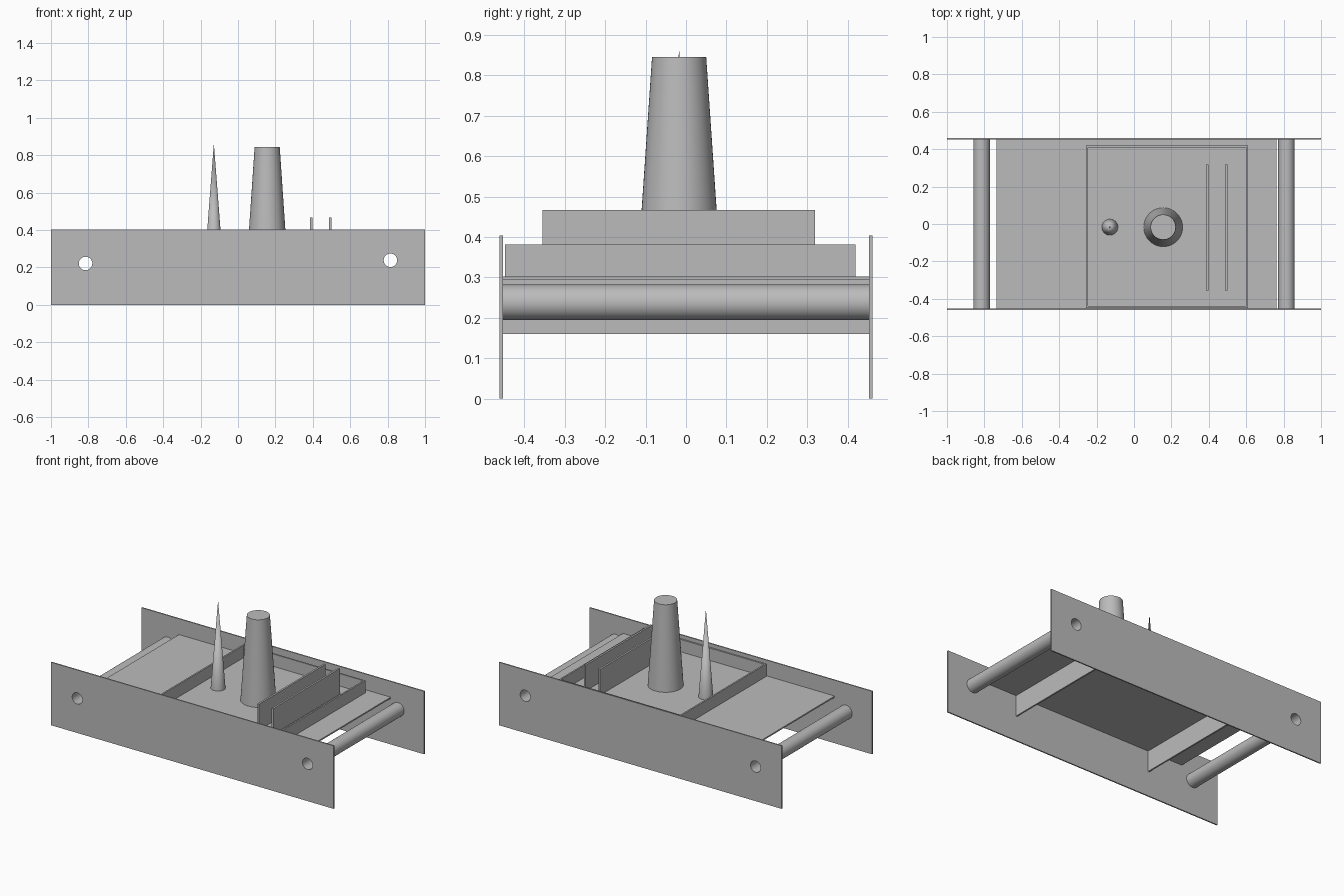
import bpy
import math

cube = bpy.data.objects.get("Cube")
if cube:
    bpy.data.objects.remove(cube, do_unlink=True)

grey = bpy.data.materials.new("plain_grey")
grey.use_nodes = True
colour = (0.5, 0.5, 0.5, 1)
grey.diffuse_color = colour
grey.node_tree.nodes["Principled BSDF"].inputs["Base Color"].default_value = colour


def finish(name, smooth=False):
    ob = bpy.context.object
    ob.name = name
    ob.data.materials.append(grey)
    if smooth:
        bpy.ops.object.shade_smooth_by_angle(angle=math.radians(35))
    return ob


def box(name, x, y, z):
    """Box from (low, high) ranges on each axis."""
    bpy.ops.mesh.primitive_cube_add(size=1, location=[sum(r) / 2 for r in (x, y, z)])
    bpy.context.object.scale = [r[1] - r[0] for r in (x, y, z)]
    bpy.ops.object.transform_apply(location=False, rotation=False)
    return finish(name)


def cone(name, x, y, z, r_low, r_high):
    bpy.ops.mesh.primitive_cone_add(vertices=48, radius1=r_low, radius2=r_high,
                                    depth=z[1] - z[0], location=(x, y, sum(z) / 2))
    return finish(name, True)


def rod(name, x, z, radius, length):
    bpy.ops.mesh.primitive_cylinder_add(vertices=48, radius=radius, depth=length,
                                        location=(x, 0, z), rotation=(math.pi / 2, 0, 0))
    return finish(name)


def cut(target, cutter):
    mod = target.modifiers.new("bore", 'BOOLEAN')
    mod.operation = 'DIFFERENCE'
    mod.solver = 'EXACT'
    mod.object = cutter
    bpy.context.view_layer.objects.active = target
    bpy.ops.object.modifier_apply(modifier=mod.name)


INNER, OUTER = 0.453, 0.461   # side panel faces
DECK = 0.302                  # deck top

# Side panels and the two hollow axle tubes bored through them
panels = [box("front_panel", (-1, 1), (-OUTER, -INNER), (0, 0.403)),
          box("back_panel", (-1, 1), (INNER, OUTER), (0, 0.403))]
for side, x, z in (("right", -0.815, 0.221), ("left", 0.815, 0.238)):
    tube = rod(side + "_axle_tube", x, z, 0.044, 2 * INNER)
    bore = rod("bore_cutter", x, z, 0.036, 1.2)
    bore.hide_render = True
    for part in panels + [tube]:
        cut(part, bore)
    bpy.data.objects.remove(bore, do_unlink=True)
    bpy.ops.object.select_all(action='DESELECT')
    tube.select_set(True)
    bpy.context.view_layer.objects.active = tube
    bpy.ops.object.shade_smooth_by_angle(angle=math.radians(35))

# Deck with cross members hanging below it
box("deck", (-0.735, 0.763), (-INNER, INNER), (0.293, DECK))
for side, x in (("right", -0.49), ("left", 0.49)):
    box(side + "_cross_member", (x - 0.005, x + 0.005), (-INNER, INNER), (0.16, 0.294))

# Low rectangular wall on the deck
X0, X1, Y0, Y1, T = -0.256, 0.609, -0.448, 0.419, 0.01
WALL = (DECK, 0.381)
box("right_wall", (X0, X0 + T), (Y0, Y1), WALL)
box("left_wall", (X1 - T, X1), (Y0, Y1), WALL)
box("front_wall", (X0 + T, X1 - T), (Y0, Y0 + T), WALL)
box("back_wall", (X0 + T, X1 - T), (Y1 - T, Y1), WALL)

# Two taller dividers
for name, x in (("inner_divider", 0.391), ("outer_divider", 0.493)):
    box(name, (x - 0.006, x + 0.006), (-0.355, 0.319), (DECK, 0.467))

# Tapered tower and thin spike
cone("tower", 0.156, -0.017, (DECK, 0.845), 0.104, 0.067)
cone("spike", -0.129, -0.017, (DECK, 0.863), 0.043, 0)
